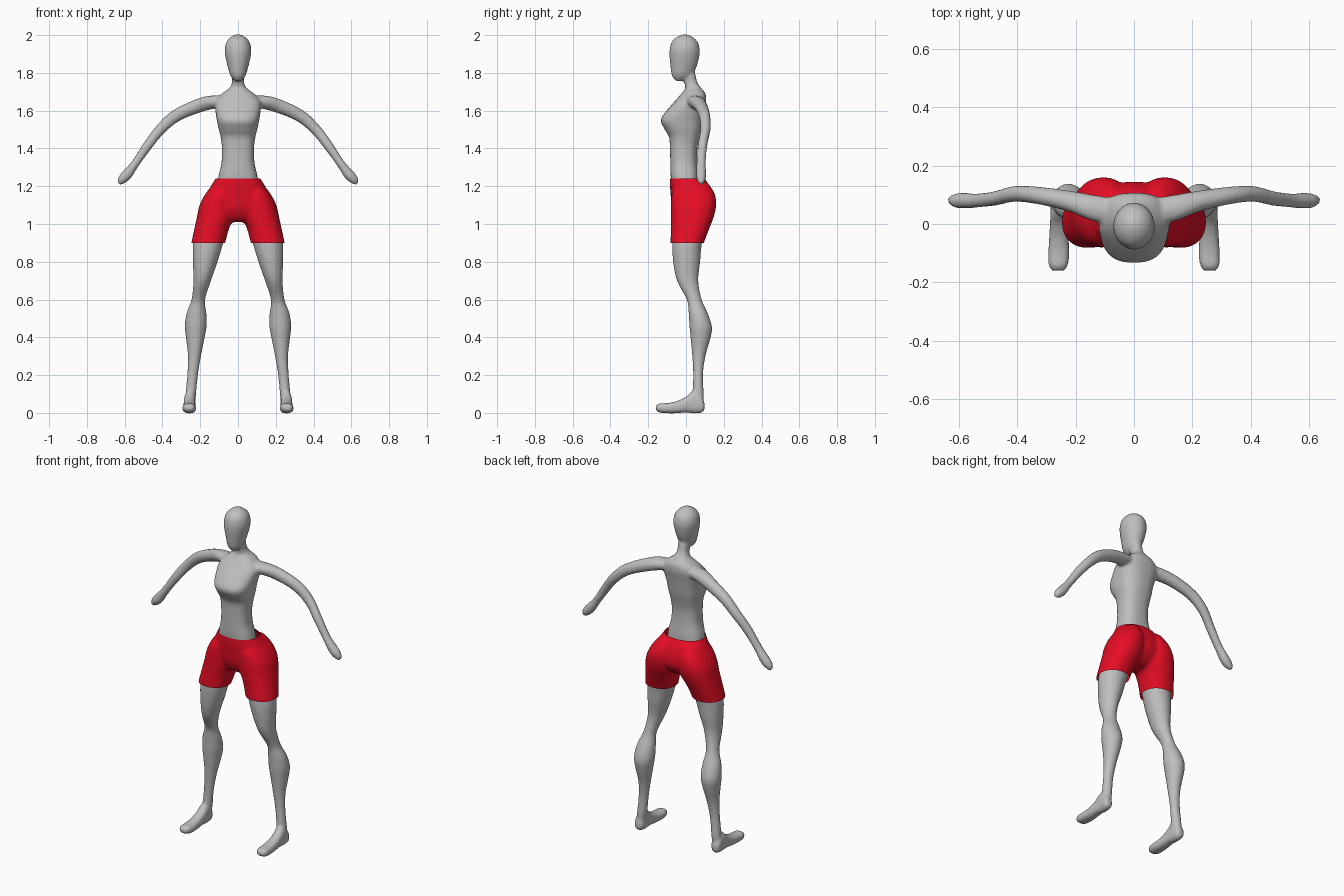
import bpy
import bmesh
import math
from mathutils import Vector

if "Cube" in bpy.data.objects:
    bpy.data.objects.remove(bpy.data.objects["Cube"], do_unlink=True)

SIDES = 28
X, Y, Z = Vector((1, 0, 0)), Vector((0, 1, 0)), Vector((0, 0, 1))


def material(name, colour):
    mat = bpy.data.materials.new(name)
    mat.use_nodes = True
    mat.diffuse_color = colour
    mat.node_tree.nodes["Principled BSDF"].inputs["Base Color"].default_value = colour
    return mat


def refine(rings, steps=4):
    """Catmull-Rom interpolation between the given cross-sections."""
    out = []
    for i in range(len(rings) - 1):
        quad = [rings[max(i - 1, 0)], rings[i], rings[i + 1], rings[min(i + 2, len(rings) - 1)]]
        for k in range(steps):
            t = k / steps
            out.append([b + 0.5 * t * (c - a + t * (2 * a - 5 * b + 4 * c - d + t * (3 * (b - c) + d - a)))
                        for a, b, c, d in zip(*quad)])
    return out + [list(rings[-1])]


def loft(bm, rings, u, v, side=1, power=1.0):
    """Skin a closed tube; each ring is centre x, y, z and two half sizes along u and v."""
    loops = []
    for cx, cy, cz, a, b in refine(rings):
        loop = []
        for i in range(SIDES):
            t = math.tau * i / SIDES
            c, s = math.cos(t), math.sin(t)
            p = (Vector((cx, cy, cz)) + u * a * math.copysign(abs(c) ** power, c)
                 + v * b * math.copysign(abs(s) ** power, s))
            loop.append(bm.verts.new((p.x * side, p.y, p.z)))
        loops.append(loop)
    for low, high in zip(loops, loops[1:]):
        for i in range(SIDES):
            j = (i + 1) % SIDES
            bm.faces.new((low[i], low[j], high[j], high[i]))
    bm.faces.new(loops[0])
    bm.faces.new(loops[-1])


def upright(rows):
    """Rows of z, x min, x max, y min, y max become horizontal rings."""
    return [((a + b) / 2, (c + d) / 2, z, (b - a) / 2, (d - c) / 2) for z, a, b, c, d in rows]


def centred(rows):
    """Rows of z, half width, y min, y max on the centre line."""
    return upright([(z, -w, w, c, d) for z, w, c, d in rows])


def fuse(name, bm, mat, voxel, smoothing):
    """Blend the overlapping tubes into one smooth skin."""
    bmesh.ops.recalc_face_normals(bm, faces=bm.faces[:])
    mesh = bpy.data.meshes.new(name)
    bm.to_mesh(mesh)
    bm.free()
    obj = bpy.data.objects.new(name, mesh)
    bpy.context.collection.objects.link(obj)
    mesh.materials.append(mat)
    remesh = obj.modifiers.new("blend", 'REMESH')
    remesh.mode = 'VOXEL'
    remesh.voxel_size = voxel
    smooth = obj.modifiers.new("relax", 'SMOOTH')
    smooth.factor = 0.5
    smooth.iterations = smoothing
    bpy.context.view_layer.objects.active = obj
    for mod in [m.name for m in obj.modifiers]:
        bpy.ops.object.modifier_apply(modifier=mod)
    obj.data.polygons.foreach_set("use_smooth", [True] * len(obj.data.polygons))
    return obj


skin = material("grey skin", (0.52, 0.52, 0.52, 1))
cloth = material("red cloth", (0.8, 0.004, 0.018, 1))

# Torso and neck
body = bmesh.new()
loft(body, centred([
    (1.10, .12, -.06, .07), (1.24, .106, -.08, .068), (1.32, .088, -.083, .06),
    (1.40, .085, -.085, .06), (1.46, .092, -.09, .072), (1.50, .102, -.112, .082),
    (1.55, .112, -.134, .09), (1.60, .12, -.103, .098), (1.65, .12, -.06, .107),
    (1.69, .085, -.025, .103), (1.72, .045, -.004, .08), (1.75, .032, -.01, .06),
    (1.79, .032, -.02, .05), (1.83, .03, -.03, .04)]), X, Y, power=0.8)

# Head
loft(body, centred([
    (1.757, .018, -.055, -.015), (1.785, .04, -.075, .03), (1.83, .054, -.082, .055),
    (1.88, .066, -.087, .069), (1.92, .071, -.087, .073), (1.96, .063, -.078, .064),
    (1.987, .042, -.053, .04), (2.003, .014, -.02, .008)]), X, Y)

for side in (1, -1):
    # Arm with mitten hand
    across = Vector((0.6, 0, 0.8))
    loft(body, [
        (.07, .045, 1.655, .045, .032), (.14, .055, 1.645, .045, .04),
        (.22, .078, 1.622, .036, .038), (.33, .098, 1.572, .03, .033),
        (.41, .103, 1.502, .027, .029), (.475, .088, 1.42, .025, .027),
        (.54, .08, 1.325, .024, .023), (.58, .08, 1.27, .027, .028),
        (.61, .08, 1.24, .024, .026), (.633, .082, 1.217, .012, .014)], Y, across, side)

    # Leg
    loft(body, upright([
        (1.12, .02, .18, -.05, .12), (1.0, .05, .215, -.065, .115),
        (.90, .078, .238, -.073, .085), (.80, .108, .239, -.068, .075),
        (.70, .143, .236, -.048, .065), (.60, .174, .246, .004, .083),
        (.53, .168, .272, .014, .114), (.46, .166, .282, .018, .137),
        (.40, .176, .276, .024, .131), (.30, .196, .265, .033, .103),
        (.20, .212, .269, .038, .09), (.10, .222, .278, .033, .094),
        (.04, .228, .285, .02, .09)]), X, Y, side)

    # Foot
    loft(body, [((a + b) / 2, y, (c + d) / 2, (b - a) / 2, (d - c) / 2) for y, a, b, c, d in [
        (.098, .245, .272, .02, .05), (.085, .23, .285, .002, .08), (.04, .226, .286, -.003, .115),
        (0, .226, .288, .002, .085), (-.05, .224, .291, -.002, .062),
        (-.1, .222, .294, -.002, .052), (-.14, .226, .293, .002, .05),
        (-.16, .238, .282, .014, .04)]], X, Z, side, power=0.8)

fuse("body", body, skin, 0.008, 4)

# Shorts: hips plus two legs
shorts = bmesh.new()
loft(shorts, centred([
    (1.28, .105, -.083, .08), (1.24, .12, -.085, .1), (1.20, .144, -.085, .125),
    (1.14, .172, -.08, .143), (1.08, .18, -.073, .14), (1.03, .12, -.05, .1),
    (1.01, .05, -.02, .06)]), X, Y, power=0.9)
for side in (1, -1):
    loft(shorts, upright([
        (1.22, .03, .125, -.05, .115), (1.16, .012, .172, -.076, .152),
        (1.10, .01, .203, -.08, .16), (1.04, .018, .217, -.08, .148),
        (.98, .046, .23, -.08, .125), (.90, .068, .247, -.082, .095),
        (.86, .08, .252, -.08, .09)]), X, Y, side, power=0.9)
shorts_obj = fuse("shorts", shorts, cloth, 0.008, 5)

# Open the waist and leg holes
trim = bmesh.new()
trim.from_mesh(shorts_obj.data)
for height, direction in ((1.24, Z), (0.9, -Z)):
    bmesh.ops.bisect_plane(trim, geom=trim.verts[:] + trim.edges[:] + trim.faces[:],
                           plane_co=Z * height, plane_no=direction, clear_outer=True)
trim.to_mesh(shorts_obj.data)
trim.free()
